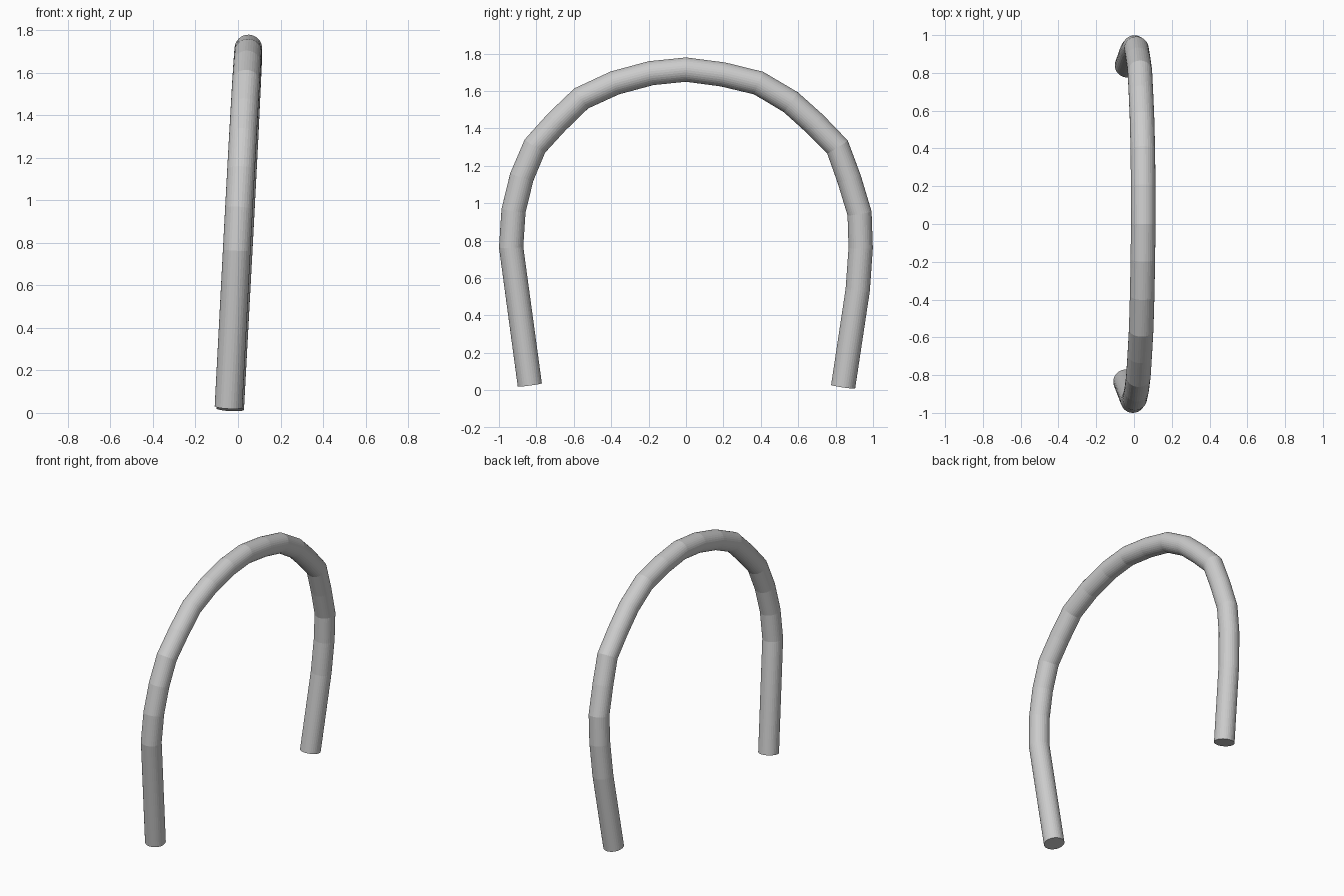
import bpy

if "Cube" in bpy.data.objects:
    bpy.data.objects.remove(bpy.data.objects["Cube"])

# Centre line of the bent tube in the y-z plane
PATH = [(-0.835, 0.028), (-0.935, 0.765), (-0.922, 0.96), (-0.878, 1.14),
        (-0.808, 1.305), (-0.69, 1.435), (-0.56, 1.56), (-0.38, 1.643),
        (-0.187, 1.695), (0, 1.714), (0.198, 1.688), (0.388, 1.642),
        (0.56, 1.54), (0.688, 1.425), (0.81, 1.30), (0.872, 1.13),
        (0.928, 0.945), (0.934, 0.76), (0.918, 0.535), (0.84, 0.018)]
RADIUS = 0.065


def lean(y, z):
    # The whole hoop tilts slightly towards +x at the top
    return -0.042 + 0.053 * z + 0.005 * y


# Round tube swept along the path, flat bands at each bend
curve = bpy.data.curves.new("bent_tube", 'CURVE')
curve.dimensions = '3D'
curve.bevel_depth = RADIUS
curve.bevel_resolution = 14
curve.use_fill_caps = True
spline = curve.splines.new('POLY')
spline.points.add(len(PATH) - 1)
for p, (y, z) in zip(spline.points, PATH):
    p.co = (lean(y, z), y, z, 1)
spline.use_smooth = False
tube = bpy.data.objects.new("bent_tube", curve)
bpy.context.collection.objects.link(tube)

# Turn into a mesh
bpy.context.view_layer.objects.active = tube
tube.select_set(True)
bpy.ops.object.convert(target='MESH')
bpy.ops.object.shade_flat()
